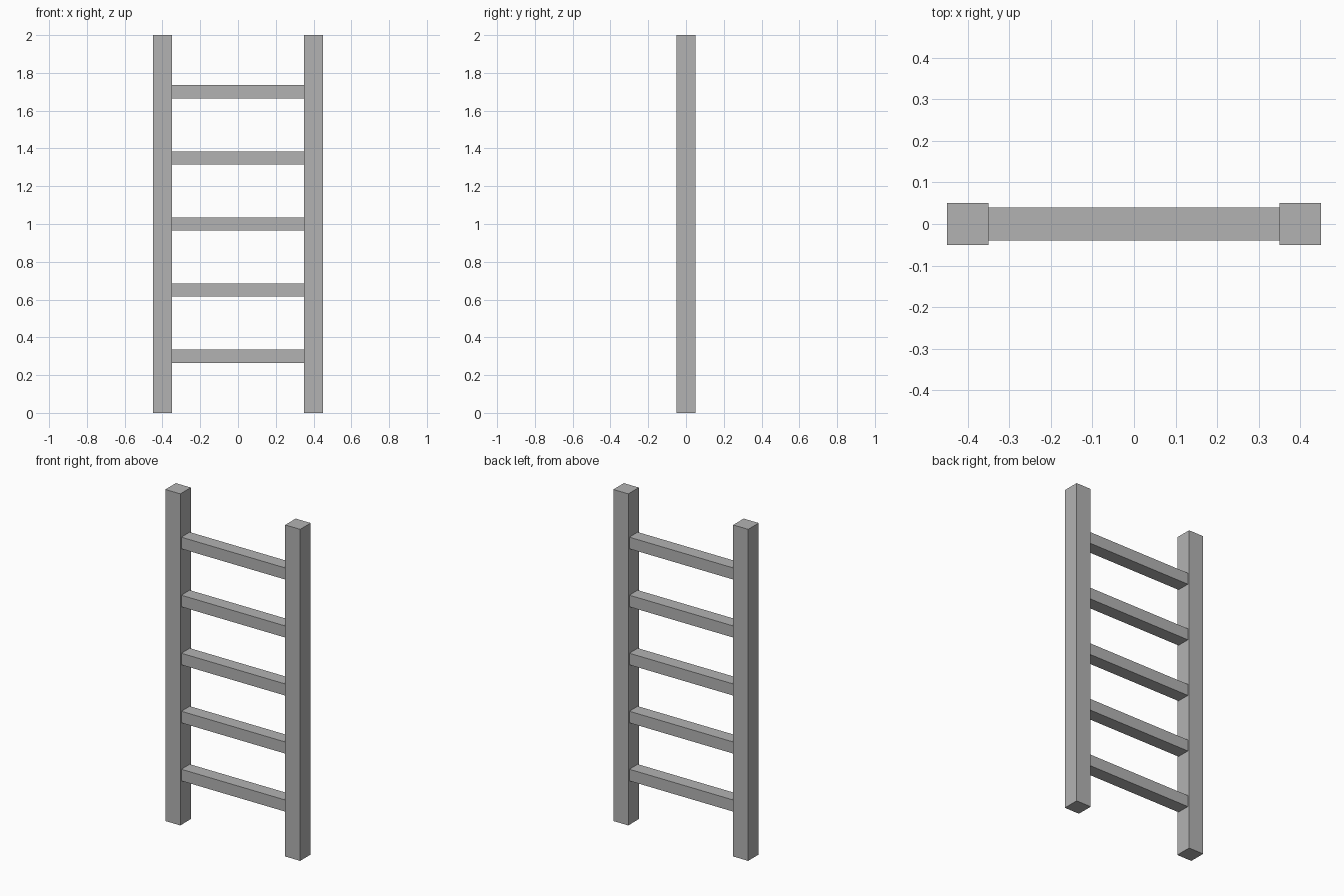
import bpy

cube = bpy.data.objects.get("Cube")
if cube:
    bpy.data.objects.remove(cube, do_unlink=True)

# Single plain grey
grey = bpy.data.materials.new("plain grey")
grey.use_nodes = True
colour = (0.45, 0.45, 0.45, 1)
grey.diffuse_color = colour
grey.node_tree.nodes["Principled BSDF"].inputs["Base Color"].default_value = colour


def box(name, centre, size):
    bpy.ops.mesh.primitive_cube_add(size=1, location=centre)
    ob = bpy.context.object
    ob.name = name
    ob.scale = size
    bpy.ops.object.transform_apply(location=False, rotation=False, scale=True)
    ob.data.materials.append(grey)
    return ob


HEIGHT, RAIL, RAIL_X = 2.0, 0.1, 0.4
RUNGS, SPACING = 5, 0.35

# Upright side rails
for side, sign in (("left", 1), ("right", -1)):
    box(f"{side}_rail", (sign * RAIL_X, 0, HEIGHT / 2), (RAIL, RAIL, HEIGHT))

# Evenly spaced rungs between the rails
for i in range(RUNGS):
    z = HEIGHT / 2 + (i - (RUNGS - 1) / 2) * SPACING
    box(f"rung_{i + 1}", (0, 0, z), (2 * RAIL_X - RAIL, 0.08, 0.07))
